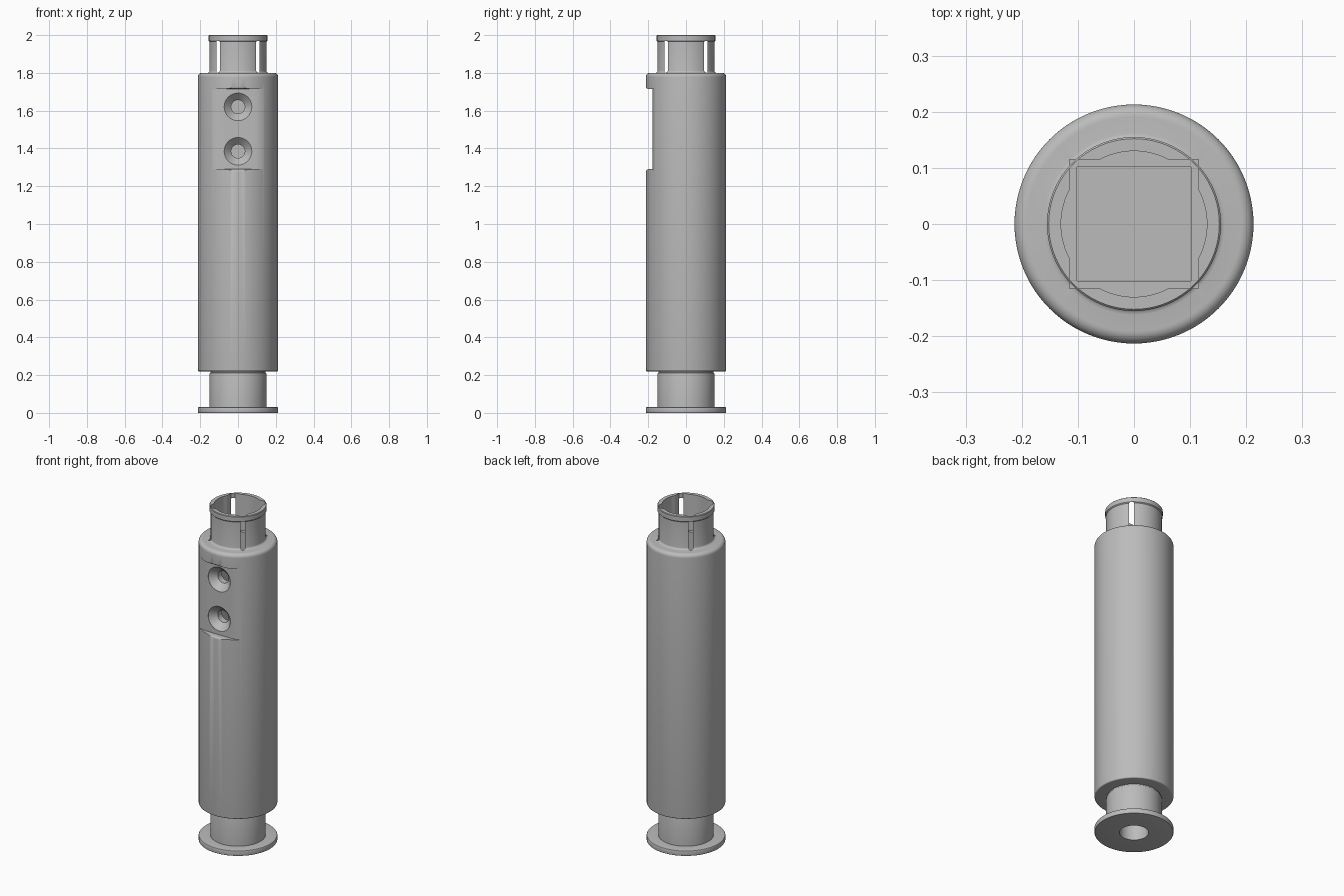
import bpy, bmesh, math

if "Cube" in bpy.data.objects:
    bpy.data.objects.remove(bpy.data.objects["Cube"])

gray = bpy.data.materials.new("plain gray")
gray.diffuse_color = (0.5, 0.5, 0.5, 1)
gray.use_nodes = True
gray.node_tree.nodes["Principled BSDF"].inputs["Base Color"].default_value = gray.diffuse_color
SEG = 96


def make(name, bm):
    bmesh.ops.recalc_face_normals(bm, faces=bm.faces)
    me = bpy.data.meshes.new(name)
    bm.to_mesh(me)
    bm.free()
    ob = bpy.data.objects.new(name, me)
    bpy.context.collection.objects.link(ob)
    me.materials.append(gray)
    return ob


def lathe(name, profile, centre=None):
    """Revolve (radius, z) points; first and last lie on the axis."""
    bm = bmesh.new()
    rings = []
    for r, z in profile:
        if r == 0:
            rings.append([bm.verts.new((0, 0, z))] * SEG)
        else:
            rings.append([bm.verts.new((r * math.cos(2 * math.pi * i / SEG),
                                        r * math.sin(2 * math.pi * i / SEG), z)) for i in range(SEG)])
    for a, b in zip(rings, rings[1:]):
        for i in range(SEG):
            j = (i + 1) % SEG
            vs = list(dict.fromkeys((a[i], a[j], b[j], b[i])))
            bm.faces.new(vs)
    if centre:  # turn the axis to point along y, at height centre
        for v in bm.verts:
            x, y, z = v.co
            v.co = (x, z, centre - y)
    return make(name, bm)


def prism(name, pts, lo, hi, axis="z"):
    """Extrude a polygon along z (points are x, y) or along x (points are y, z)."""
    place = (lambda a, b, t: (a, b, t)) if axis == "z" else (lambda a, b, t: (t, a, b))
    bm = bmesh.new()
    low = [bm.verts.new(place(a, b, lo)) for a, b in pts]
    top = [bm.verts.new(place(a, b, hi)) for a, b in pts]
    bm.faces.new(low)
    bm.faces.new(top)
    for i in range(len(pts)):
        j = (i + 1) % len(pts)
        bm.faces.new((low[i], low[j], top[j], top[i]))
    return make(name, bm)


def square(h):
    return [(-h, -h), (h, -h), (h, h), (-h, h)]


def arc(cx, cz, r, a0, a1, n=6):
    return [(cx + r * math.cos(math.radians(a0 + (a1 - a0) * i / n)),
             cz + r * math.sin(math.radians(a0 + (a1 - a0) * i / n))) for i in range(n + 1)]


# Turned sleeve: base flange, lower neck, main barrel, upper neck and lip
R = 0.213
outline = [(0, 0.2), (0.078, 0.2), (0.078, 0)]
outline += arc(R - 0.004, 0.004, 0.004, -90, 0, 3)
outline += arc(R - 0.004, 0.026, 0.004, 0, 90, 3)
outline += [(0.15, 0.03)] + arc(0.145, 0.208, 0.005, 0, 90, 3) + [(0.145, 0.22)]
outline += arc(R - 0.007, 0.227, 0.007, -90, 0, 4)
outline += arc(R - 0.022, 1.778, 0.022, 0, 90, 8)
outline += arc(0.162, 1.812, 0.012, 270, 180, 4)
outline += [(0.15, 1.965), (0.155, 1.97), (0.155, 1.997), (0.152, 2.0), (0, 2.0)]
sleeve = lathe("sleeve", outline)

cutters = []
# Socket: square room that breaks through the neck as four corner slots
cutters.append(prism("slot_cutter", square(0.115), 1.785, 1.97))
cutters.append(lathe("bore_cutter", [(0, 1.785), (0.13, 1.785), (0.13, 2.1), (0, 2.1)]))
# Lip opening: the same square with clipped corners
h, c = 0.115, 0.099
lip = [(-c, -h), (c, -h), (h, -c), (h, c), (c, h), (-c, h), (-h, c), (-h, -c)]
cutters.append(prism("lip_cutter", lip, 1.96, 2.1))
cutters.append(prism("socket_cutter", square(0.102), 1.2, 2.1))

# Flat front panel with eased sides, and softened top and bottom rims
flat = [(-0.3, -0.3), (0.3, -0.3), (0.3, -0.113), (0.097, -0.177), (-0.097, -0.177), (-0.3, -0.113)]
cutters.append(prism("panel_cutter", flat, 1.29, 1.715))
e = 0.014
rim = [(-0.3, 1.29 - e), (-R, 1.29 - e)] + arc(-R + e, 1.29 - e, e, 180, 90)[1:]
rim += arc(-R + e, 1.715 + e, e, 270, 180) + [(-0.3, 1.715 + e)]
cutters.append(prism("rim_cutter", rim, -0.2, 0.2, "x"))

# Two countersunk screw holes
for z in (1.62, 1.385):
    cutters.append(lathe("screw_hole_cutter", [(0, -0.25), (0.073, -0.25), (0.073, -0.176),
                                               (0.036, -0.139), (0.036, -0.06), (0, -0.06)], z))

bpy.context.view_layer.objects.active = sleeve
for cut in cutters:
    mod = sleeve.modifiers.new(cut.name, "BOOLEAN")
    mod.object = cut
    mod.operation = "DIFFERENCE"
    mod.solver = "EXACT"
    bpy.ops.object.modifier_apply(modifier=mod.name)
    bpy.data.objects.remove(cut)

sleeve.select_set(True)
bpy.ops.object.shade_smooth_by_angle(angle=math.radians(30))
